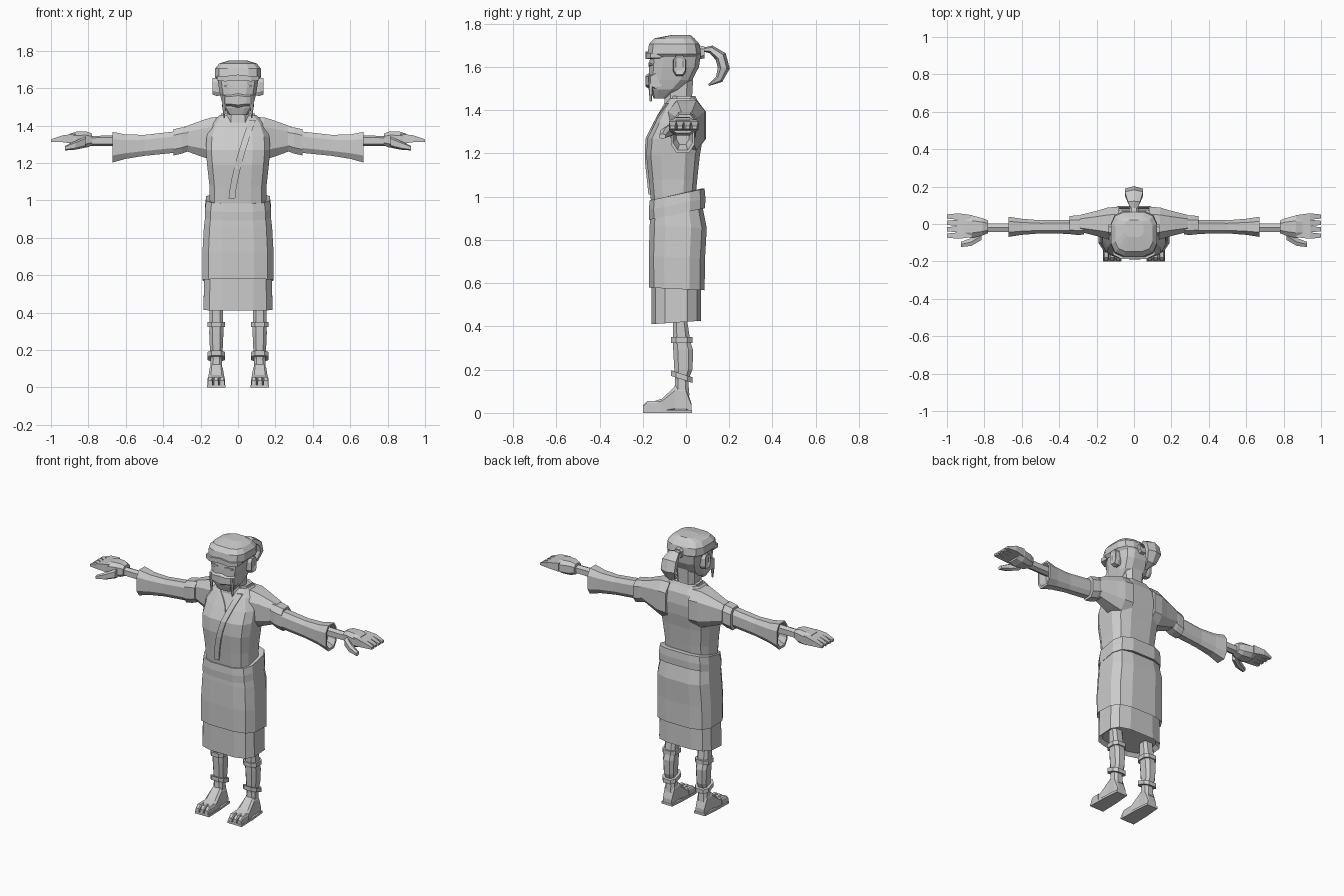
import bpy, bmesh, math
from mathutils import Vector
from mathutils.bvhtree import BVHTree

cube = bpy.data.objects.get("Cube")
if cube:
    bpy.data.objects.remove(cube, do_unlink=True)

SHADE = (.6, .6, .6, 1)
grey = bpy.data.materials.new("plain_grey")
grey.use_nodes = True
grey.diffuse_color = SHADE
grey.node_tree.nodes["Principled BSDF"].inputs["Base Color"].default_value = SHADE


def skin(name, rings, mirror=False):
    """Skin a list of vertex rings into one closed, flat-shaded object."""
    bm = bmesh.new()
    loops = [[bm.verts.new(point) for point in ring] for ring in rings]
    count = len(loops[0])
    for lower, upper in zip(loops, loops[1:]):
        for i in range(count):
            j = (i + 1) % count
            bm.faces.new((lower[i], lower[j], upper[j], upper[i]))
    bm.faces.new(loops[0])
    bm.faces.new(loops[-1])
    bmesh.ops.recalc_face_normals(bm, faces=bm.faces)
    mesh = bpy.data.meshes.new(name)
    bm.to_mesh(mesh)
    bm.free()
    mesh.materials.append(grey)
    part = bpy.data.objects.new(name, mesh)
    bpy.context.collection.objects.link(part)
    if mirror:
        part.modifiers.new("mirror", "MIRROR").use_mirror_merge = False
    return part


def outline(sides, power):
    """Rounded box outline filling the unit square; a low power is boxier."""
    points = []
    for i in range(sides):
        angle = (i + .5) * math.tau / sides
        points.append([math.copysign(abs(f(angle)) ** power, f(angle))
                       for f in (math.cos, math.sin)])
    reach = max(abs(u) for u, v in points)
    return [(u / reach, v / reach) for u, v in points]


def section(along, half_a, half_b, shift_b=0, shift_a=0):
    return along, half_a, half_b, shift_b, shift_a


def loft(name, axis, centre, sections, sides=8, power=.7, mirror=True, tilt=0):
    """Sections run along an axis; centre and sizes use the other two axes in order."""
    order = {"x": (2, 0, 1), "y": (0, 2, 1), "z": (0, 1, 2)}[axis]
    rings = []
    for values in sections:
        along, half_a, half_b, shift_b, shift_a = section(*values)
        ring = []
        for u, v in outline(sides, power):
            point = (centre[0] + shift_a + u * half_a,
                     centre[1] + shift_b + v * half_b,
                     along + v * tilt)
            ring.append([point[k] for k in order])
        rings.append(ring)
    return skin(name, rings, mirror)


def body(name, depth_centre, sections, sides=12, tilt=0):
    """Upright part on the middle line; sections are (z, half width, half depth, shift)."""
    return loft(name, "z", (0, depth_centre), sections, sides, .6, False, tilt)


# Robe skirts, belt and torso
body("under_skirt", -.045, [(.44, .16, .1), (.418, .185, .115), (.6, .18, .115)], tilt=.008)
body("outer_skirt", -.042, [(.59, .17, .12), (.573, .19, .128), (.72, .19, .13),
                            (.86, .182, .132, .006), (.95, .17, .12)], tilt=-.006)
body("belt", -.041, [(.925, .16, .11), (.92, .177, .129), (.965, .176, .131),
                     (1.01, .17, .127), (1.01, .15, .11)], tilt=.027)
torso = body("torso", -.06, [(.96, .15, .1), (1.08, .153, .112), (1.19, .165, .124),
                             (1.27, .172, .128, .01), (1.34, .168, .113, .03),
                             (1.41, .142, .09, .045), (1.455, .1, .062, .045)])
body("collar", -.01, [(1.42, .1, .075), (1.465, .09, .053), (1.44, .065, .04)], sides=8)

# Lapels laid over the chest
bm = bmesh.new()
bm.from_mesh(torso.data)
chest = BVHTree.FromBMesh(bm)
bm.free()


def lapel(name, top, bottom, width, lift, steps=8):
    rings = []
    for i in range(steps + 1):
        left = (1 - i / steps) ** 1.4
        x = bottom[0] + (top[0] - bottom[0]) * left
        z = top[1] + (bottom[1] - top[1]) * i / steps
        sides = []
        for edge in (x, x + width):
            surface = chest.ray_cast(Vector((edge, -1, z)), Vector((0, 1, 0)))[0]
            sides.append([(edge, surface.y - lift, z), (edge, surface.y + lift, z)])
        rings.append(sides[0] + sides[1][::-1])
    skin(name, rings)


lapel("outer_lapel", (.06, 1.43), (-.05, 1.01), .035, .009)
lapel("inner_lapel", (-.09, 1.43), (-.01, 1.32), .03, .006)

# Sleeves, arm bands and forearms
loft("upper_sleeve", "x", (.003, 1.33), [(.08, .09, .115), (.14, .085, .114),
                                         (.19, .07, .098), (.29, .045, .062)])
loft("arm_band", "x", (-.006, 1.32), [(.268, .05, .065, .007), (.3, .053, .07),
                                      (.345, .048, .07, -.01)])
loft("lower_sleeve", "x", (-.015, 1.29), [(.33, .038, .057, .022), (.5, .035, .056, .004),
                                          (.6, .043, .065, -.003), (.672, .054, .082, -.006),
                                          (.672, .044, .07, -.004), (.63, .028, .048)])
loft("forearm", "x", (-.02, 1.318), [(.62, .023, .026), (.8, .023, .024)], sides=6)

# Hands with four fanned fingers and a thumb
loft("palm", "x", (-.015, 1.325), [(.78, .034, .032), (.81, .046, .043),
                                   (.865, .06, .042), (.9, .055, .03)])
for i in range(4):
    fan = .008 - i * .005
    loft(f"finger_{i + 1}", "x", (.032 - i * .029, 1.329),
         [(.87, .016, .027), (.94, .017, .018, 0, fan), (1, .011, .007, -.01, fan)], sides=4)
loft("thumb", "x", (-.063, 1.312), [(.815, .022, .027), (.87, .021, .021, -.018, -.033),
                                    (.925, .014, .011, -.033, -.046)], sides=6)

# Legs with straps
LEG = .116
loft("lower_leg", "z", (LEG, -.02), [(.08, .033, .036), (.15, .03, .03), (.2, .034, .042, .008),
                                     (.29, .038, .046, .007), (.33, .037, .04),
                                     (.45, .037, .031, -.009)])
for name, height, slope in (("knee_strap", .337, 0), ("ankle_strap", .168, -.016)):
    loft(name, "z", (LEG, -.02), [(height + edge, .047, .049) for edge in (-.013, .013)],
         tilt=slope)

# Feet resting on the floor, with separate toes and a flat sole
foot = [(-.155, .044, .026), (-.11, .043, .033), (-.05, .035, .062), (0, .034, .06),
        (.026, .03, .02)]
loft("foot", "y", (LEG, 0), [(y, width, rise, rise) for y, width, rise in foot], power=.45)
for i, name in enumerate(("big_toe", "middle_toes", "outer_toes")):
    loft(name, "y", (LEG - .031 + i * .032, .03),
         [(-.199, .012, .016, -.01), (-.18, .015, .025), (-.13, .015, .026)], power=.5)
loft("sole", "y", (LEG, .007), [(-.2, .05, .007), (-.08, .047, .007), (.028, .038, .007)], sides=4)

# Neck, head and hair
body("neck", -.035, [(1.38, .07, .07), (1.46, .06, .063), (1.58, .065, .07)], sides=8)
body("head", -.055, [(1.455, .048, .03, -.065), (1.495, .078, .068, -.042),
                     (1.54, .09, .1, -.016), (1.6, .102, .115), (1.655, .11, .117, .006),
                     (1.71, .11, .105, .006)])
body("hair_cap", -.054, [(1.645, .11, .115), (1.66, .124, .124), (1.705, .122, .117),
                         (1.732, .1, .093), (1.747, .05, .045, .03)])

# Face
loft("brow", "x", (-.165, 1.65), [(0, .022, .015, .007), (.07, .021, .014),
                                  (.112, .025, .012, .003, .025)], sides=4)
loft("mouth_cover", "x", (-.163, 1.535), [(0, .025, .037), (.045, .02, .028),
                                          (.085, .026, .032, 0, .025)], sides=6)
loft("eye", "x", (-.167, 1.611), [(.025, .007, .004), (.05, .007, .009),
                                  (.075, .01, .003, 0, .01)], sides=4)
loft("moustache_strand", "z", (.074, -.163), [(1.44, .004, .004), (1.5, .009, .009),
                                              (1.56, .007, .012)], sides=6)
loft("ear", "x", (-.03, 1.605), [(.085, .026, .044), (.115, .03, .047),
                                 (.135, .027, .045, .005), (.128, .017, .028, .007)])

# Ponytail curling over from its tie
loft("hair_tie", "y", (0, 1.667), [(.05, .03, .034), (.085, .024, .027)], mirror=False)
tail = []
STEPS = 5
for i in range(STEPS + 1):
    t = i / STEPS
    angle = math.radians(110 - 190 * t)
    width = .008 + .042 * math.sin(math.pi * t)
    ring = []
    for u, v in outline(6, 1):
        radius = .085 + v * width * .5
        ring.append((u * width, .09 + radius * math.cos(angle), 1.6 + radius * math.sin(angle)))
    tail.append(ring)
skin("ponytail", tail)
